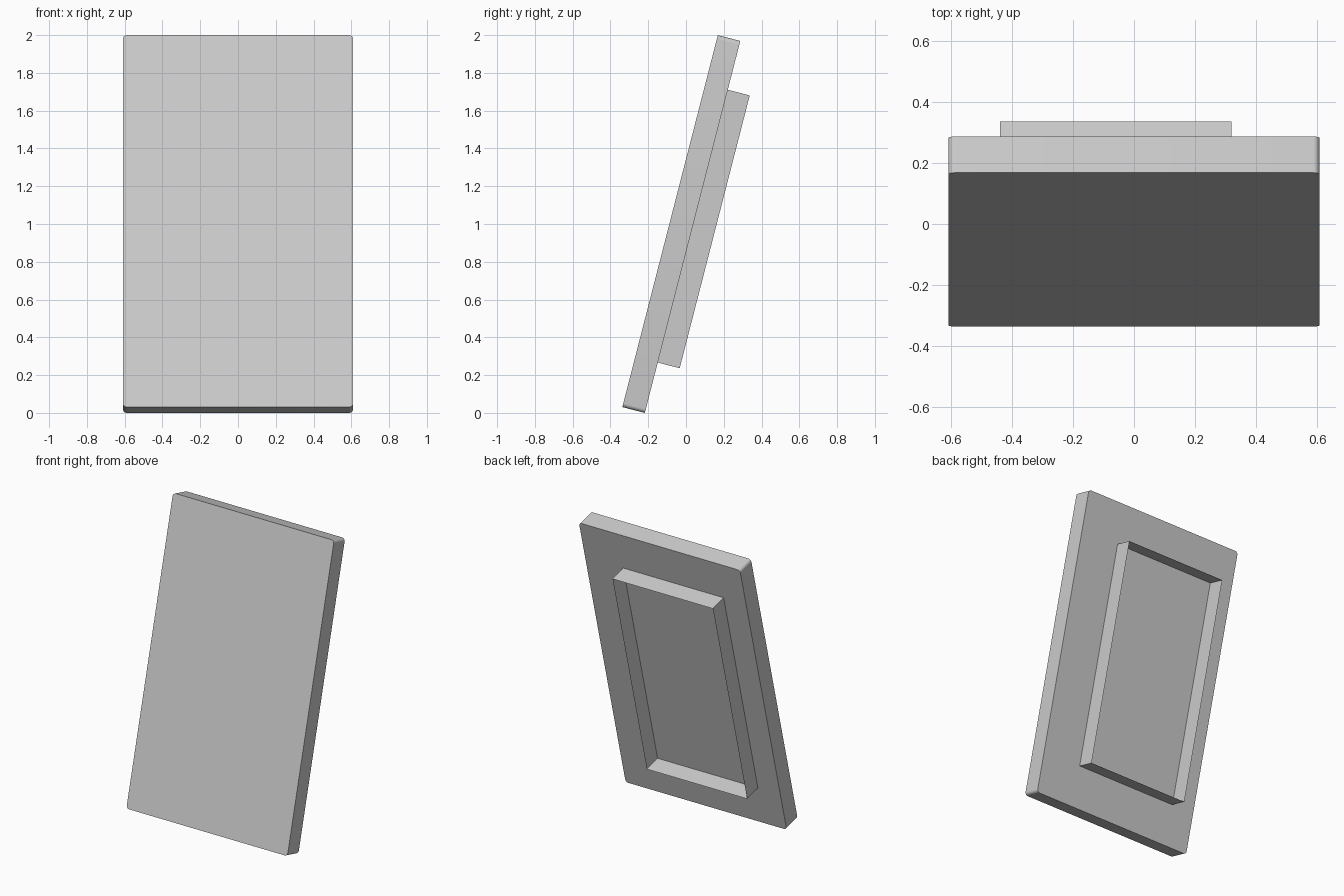
import bpy, bmesh
from math import radians
from mathutils import Matrix, Vector

if "Cube" in bpy.data.objects:
    bpy.data.objects.remove(bpy.data.objects["Cube"])

TILT = radians(14.4)
# panel frame: origin on the lower back edge, local z up the leaning back, local y backwards
LEAN = Matrix.Translation((0, -0.218, 0)) @ Matrix.Rotation(-TILT, 4, 'X')


def box(name, lo, hi, corner=0.0, open_ends=False):
    """Leaning box; optional rounded corners seen from the front, or no front and back."""
    lo, hi = Vector(lo), Vector(hi)
    bm = bmesh.new()
    bmesh.ops.create_cube(bm, size=1)
    bmesh.ops.scale(bm, vec=hi - lo, verts=bm.verts)
    bmesh.ops.translate(bm, vec=(lo + hi) / 2, verts=bm.verts)
    if open_ends:
        ends = [f for f in bm.faces if abs(f.normal.y) > 0.9]
        bmesh.ops.delete(bm, geom=ends, context='FACES_ONLY')
    if corner:
        edges = [e for e in bm.edges
                 if abs((e.verts[0].co - e.verts[1].co).normalized().y) > 0.9]
        bmesh.ops.bevel(bm, geom=edges, offset=corner, segments=6,
                        profile=0.5, affect='EDGES')
    bm.transform(LEAN)
    mesh = bpy.data.meshes.new(name)
    bm.to_mesh(mesh)
    bm.free()
    obj = bpy.data.objects.new(name, mesh)
    bpy.context.collection.objects.link(obj)
    bpy.ops.object.select_all(action='DESELECT')
    obj.select_set(True)
    bpy.context.view_layer.objects.active = obj
    bpy.ops.object.shade_smooth_by_angle(angle=radians(30))
    return obj


# main slab with rounded corners
box("panel", (-0.61, -0.123, 0), (0.61, 0, 2.033), corner=0.022)

# thin open rim on the back, slightly off centre
box("back_rim", (-0.44, 0, 0.275), (0.32, 0.12, 1.766), open_ends=True)
